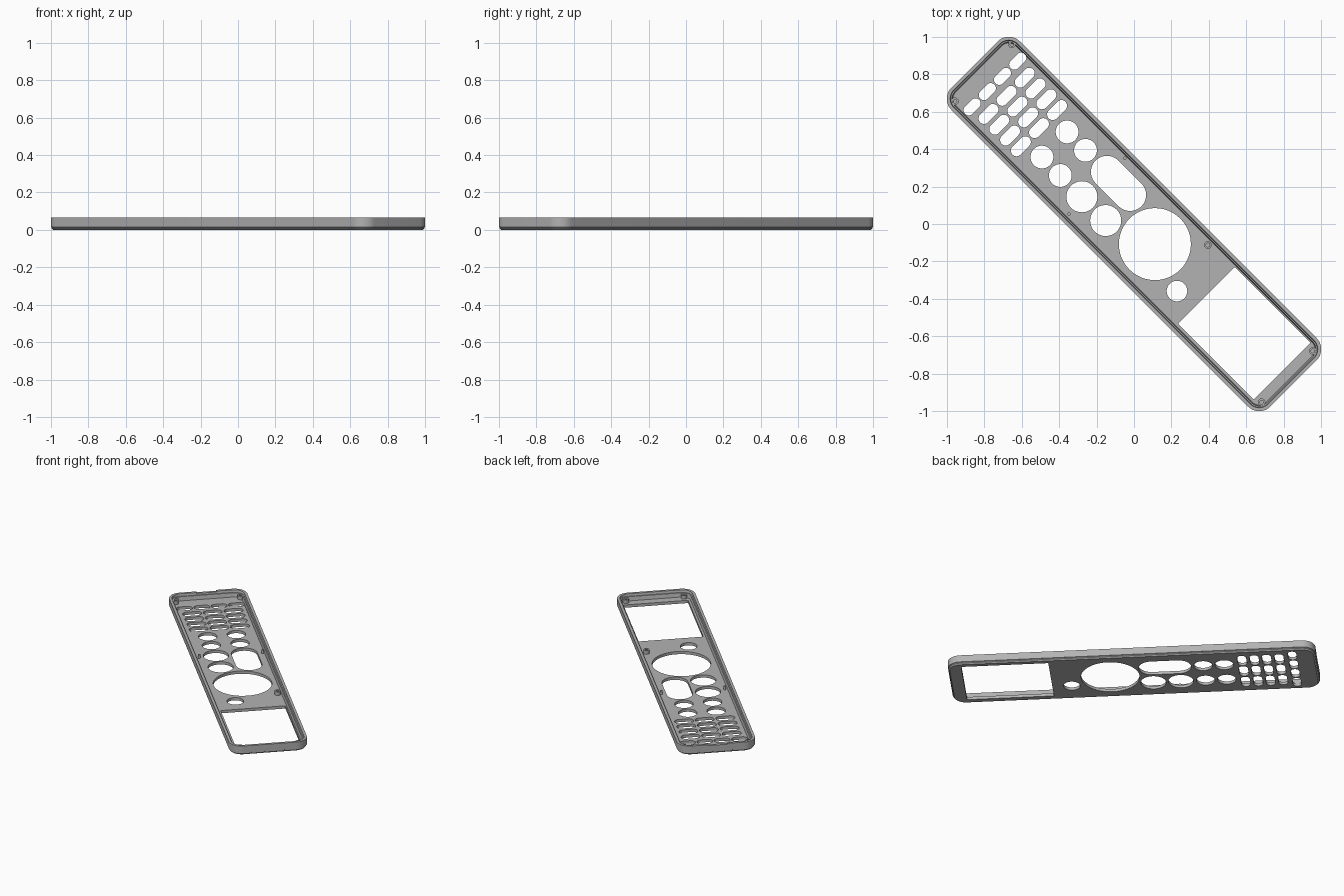
import bpy, bmesh, math
from mathutils import Matrix

if "Cube" in bpy.data.objects:
    bpy.data.objects.remove(bpy.data.objects["Cube"])

# Built lengthwise along x, then turned 45 degrees
A, B, R = 1.206, 0.259, 0.085      # half length, half width, corner radius
H, FLOOR = 0.065, 0.02             # rim height, face plate thickness
TURN = Matrix.Rotation(math.radians(-45), 4, 'Z')

grey = bpy.data.materials.new("plastic grey")
grey.diffuse_color = (0.45, 0.45, 0.45, 1)
grey.use_nodes = True
grey.node_tree.nodes["Principled BSDF"].inputs["Base Color"].default_value = grey.diffuse_color


def rounded(cx, cy, a, b, r, seg=12):
    """Outline of a rounded rectangle; r = b gives a pill, r = a = b a circle."""
    pts = []
    for k, (sx, sy) in enumerate([(1, 1), (-1, 1), (-1, -1), (1, -1)]):
        for i in range(seg + 1):
            t = math.pi / 2 * (k + i / seg)
            pts.append((cx + sx * (a - r) + r * math.cos(t),
                        cy + sy * (b - r) + r * math.sin(t)))
    return pts


def loft(bm, rings, closed=False):
    """Skin a list of (outline, z) rings, capping both ends."""
    loops = [[bm.verts.new((x, y, z)) for x, y in pts] for pts, z in rings]
    n = len(loops[0])
    pairs = list(zip(loops, loops[1:]))
    if closed:
        pairs.append((loops[-1], loops[0]))
    for lo, hi in pairs:
        for i in range(n):
            j = (i + 1) % n
            bm.faces.new((lo[i], lo[j], hi[j], hi[i]))
    if not closed:
        bm.faces.new(loops[0][::-1])
        bm.faces.new(loops[-1])


def make(name, bm):
    bmesh.ops.remove_doubles(bm, verts=bm.verts, dist=1e-5)
    bmesh.ops.recalc_face_normals(bm, faces=bm.faces)
    me = bpy.data.meshes.new(name)
    bm.to_mesh(me)
    bm.free()
    me.materials.append(grey)
    ob = bpy.data.objects.new(name, me)
    bpy.context.collection.objects.link(ob)
    ob.matrix_world = TURN
    return ob


def smooth(ob):
    bpy.ops.object.select_all(action='DESELECT')
    ob.select_set(True)
    bpy.context.view_layer.objects.active = ob
    bpy.ops.object.shade_smooth_by_angle(angle=math.radians(30))


# Tray: chamfered base, outer wall, rim, stepped inner wall, face plate
bm = bmesh.new()
profile = [(0.012, 0), (0.004, 0.008), (0.004, 0.014), (0, 0.016), (0, H),
           (0.018, H), (0.021, 0.048), (0.028, 0.048), (0.033, FLOOR)]
loft(bm, [(rounded(0, 0, A - d, B - d, R - d), z) for d, z in profile])
shell = make("remote_shell", bm)

# Openings: (x, y, half length, half width, corner radius)
holes = [(0.83, 0.004, 0.286, 0.215, 0.004),      # screen
         (-0.212, 0.095, 0.173, 0.086, 0.0859)]   # rocker key
holes += [(x, y, r, r, r) for x, y, r in [
    (0.155, 0.003, 0.1925), (0.416, -0.091, 0.055),
    (-0.30, -0.094, 0.083), (-0.12, -0.094, 0.083),
    (-0.601, 0.095, 0.061), (-0.462, 0.095, 0.061),
    (-0.601, -0.095, 0.061), (-0.462, -0.095, 0.061)]]
for row in range(4):                              # number keys
    for col in (-1, 0, 1):
        holes.append((-0.966 + 0.0815 * row, 0.003 + 0.137 * col, 0.03, 0.063, 0.0299))
for y in (-0.169, -0.054, 0.061, 0.176):          # narrow top row
    holes.append((-1.055, y, 0.028, 0.053, 0.0279))

bm = bmesh.new()
for h in holes:
    o = rounded(*h)
    loft(bm, [(o, -0.05), (o, 0.035)])
# Shallow notch in the end rim
o = rounded(-A, 0, 0.05, 0.065, 0.002, 1)
loft(bm, [(o, H - 0.006), (o, H + 0.05)])
cutter = make("opening_cutter", bm)
cutter.hide_render = True

mod = shell.modifiers.new("openings", 'BOOLEAN')
mod.object, mod.operation, mod.solver = cutter, 'DIFFERENCE', 'EXACT'
bpy.context.view_layer.objects.active = shell
bpy.ops.object.modifier_apply(modifier=mod.name)
bpy.data.objects.remove(cutter)
smooth(shell)

# Hollow screw posts standing on the face plate
bm = bmesh.new()
for x, y in [(-1.141, 0.218), (-1.141, -0.213), (1.156, 0.196),
             (1.156, -0.191), (0.359, 0.20)]:
    wide = rounded(x, y, 0.02, 0.02, 0.02, 6)
    bore = rounded(x, y, 0.01, 0.01, 0.01, 6)
    loft(bm, [(wide, 0.018), (wide, 0.046), (bore, 0.046), (bore, 0.018)], closed=True)
smooth(make("screw_posts", bm))

# Small locating pins by the side walls
bm = bmesh.new()
for y in (0.214, -0.208):
    o = rounded(-0.284, y, 0.009, 0.009, 0.009, 6)
    loft(bm, [(o, 0.018), (o, 0.045)])
smooth(make("locating_pins", bm))
